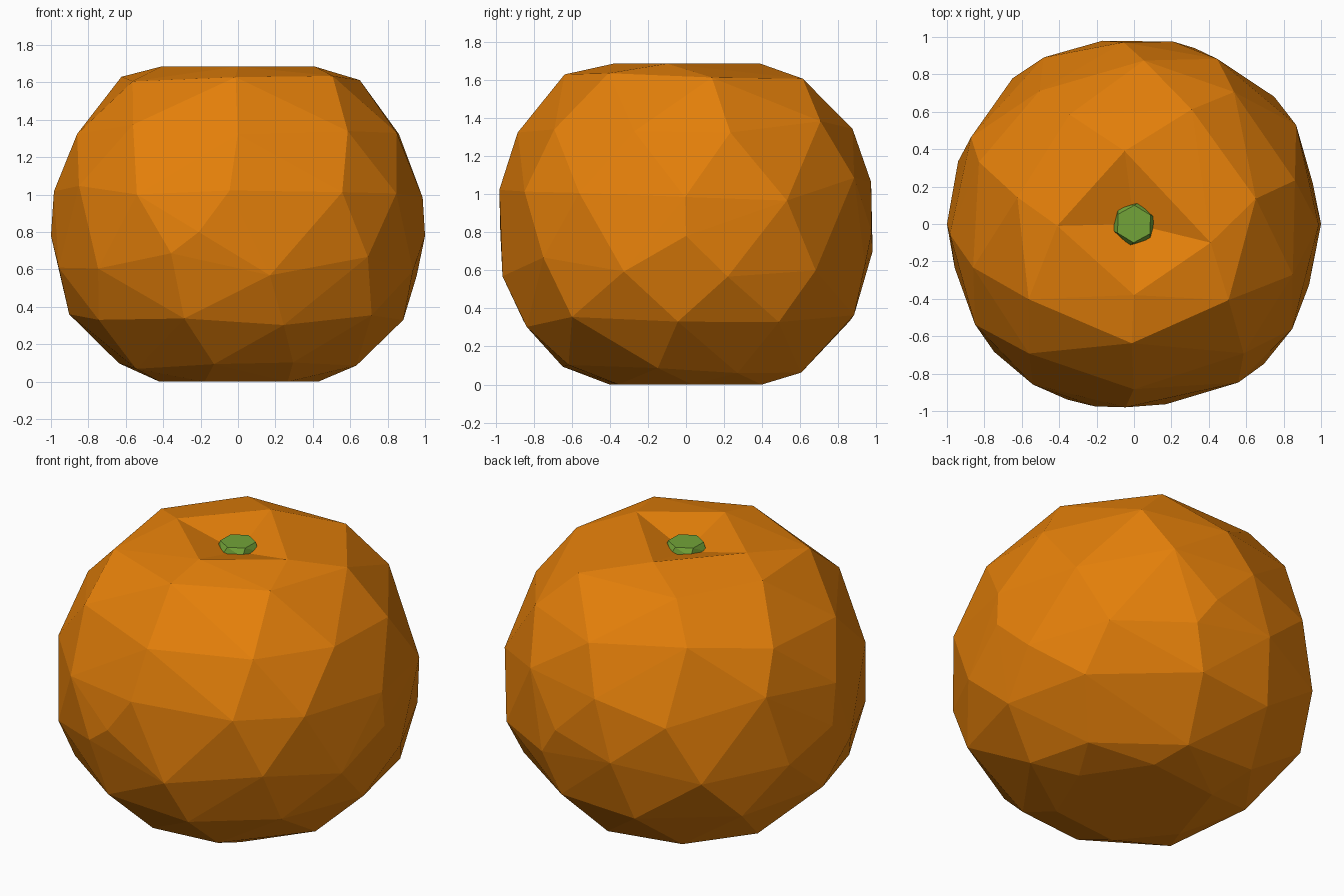
import bpy, bmesh, math, random

if "Cube" in bpy.data.objects:
    bpy.data.objects.remove(bpy.data.objects["Cube"])

random.seed(4)


def material(name, rgb):
    m = bpy.data.materials.new(name)
    m.diffuse_color = (*rgb, 1)
    m.use_nodes = True
    m.node_tree.nodes["Principled BSDF"].inputs["Base Color"].default_value = m.diffuse_color
    return m


def finish(bm, name, mat):
    bmesh.ops.recalc_face_normals(bm, faces=bm.faces)
    mesh = bpy.data.meshes.new(name)
    bm.to_mesh(mesh)
    bm.free()
    mesh.materials.append(mat)
    obj = bpy.data.objects.new(name, mesh)
    bpy.context.collection.objects.link(obj)


# Silhouette of the fruit: (height, radius)
PROFILE = [(0, .43), (.04, .58), (.16, .75), (.35, .9), (.57, .975), (.78, 1.0),
           (1.02, .985), (1.2, .935), (1.38, .86), (1.58, .71), (1.64, .62), (1.69, .41)]


def radius(z, a):
    bulge = 1 + .035 * math.sin(2 * a) ** 2     # slightly fuller on the diagonals
    for (z0, r0), (z1, r1) in zip(PROFILE, PROFILE[1:]):
        if z <= z1:
            return bulge * (r0 + (r1 - r0) * (z - z0) / (z1 - z0))
    return PROFILE[-1][1]


# Fruit skin: irregular staggered rings wrapped in a faceted hull
bm = bmesh.new()
rings = [(0, 6, 0, 10), (.08, 8, .03, 30), (.33, 10, .04, 0), (.63, 12, .07, 12),
         (1.03, 12, .07, 0), (1.36, 10, .04, 18), (1.62, 7, .015, -90)]
for z, count, jitter, start in rings:
    for i in range(count):
        h = z + random.uniform(-jitter, jitter)
        a = math.radians(start) + (i + random.uniform(-.12, .12)) * math.tau / count
        r = radius(h, a)
        x, y = r * math.cos(a), r * math.sin(a)
        bm.verts.new((max(-1, min(1, x)), max(-.98, min(.98, y)), h))
for s in (-1, 1):
    bm.verts.new((s, 0, .78))
    bm.verts.new((.21 * s, .975 * s, .8))
rim = [bm.verts.new((x, y, 1.685)) for x, y in
       ((-.41, -.01), (0, -.38), (.41, -.1), (-.05, .39))]
bmesh.ops.convex_hull(bm, input=bm.verts)
loose = [v for v in bm.verts if not v.link_faces]
bmesh.ops.delete(bm, geom=loose, context='VERTS')

# Dimple at the top
cap = [f for f in bm.faces if all(v in rim for v in f.verts)]
bmesh.ops.delete(bm, geom=cap, context='FACES_ONLY')
inner = [e for e in bm.edges if not e.link_faces]
bmesh.ops.delete(bm, geom=inner, context='EDGES')
centre = bm.verts.new((0, 0, 1.585))
for i in range(4):
    bm.faces.new((rim[i], rim[(i + 1) % 4], centre))
finish(bm, "orange_fruit", material("orange peel", (.78, .215, .003)))

# Stem button in the dimple
bm = bmesh.new()
loops = []
for z, r, turn in ((1.57, .085, 0), (1.605, .12, .3), (1.65, .1, .5)):
    loops.append([bm.verts.new((r * math.cos(turn + i * math.tau / 6),
                                r * math.sin(turn + i * math.tau / 6), z))
                  for i in range(6)])
for lo, hi in zip(loops, loops[1:]):
    for i in range(6):
        j = (i + 1) % 6
        bm.faces.new((lo[i], lo[j], hi[i]))
        bm.faces.new((lo[j], hi[j], hi[i]))
bm.faces.new(loops[0])
bm.faces.new(loops[-1])
finish(bm, "stem_button", material("leaf green", (.17, .37, .04)))
